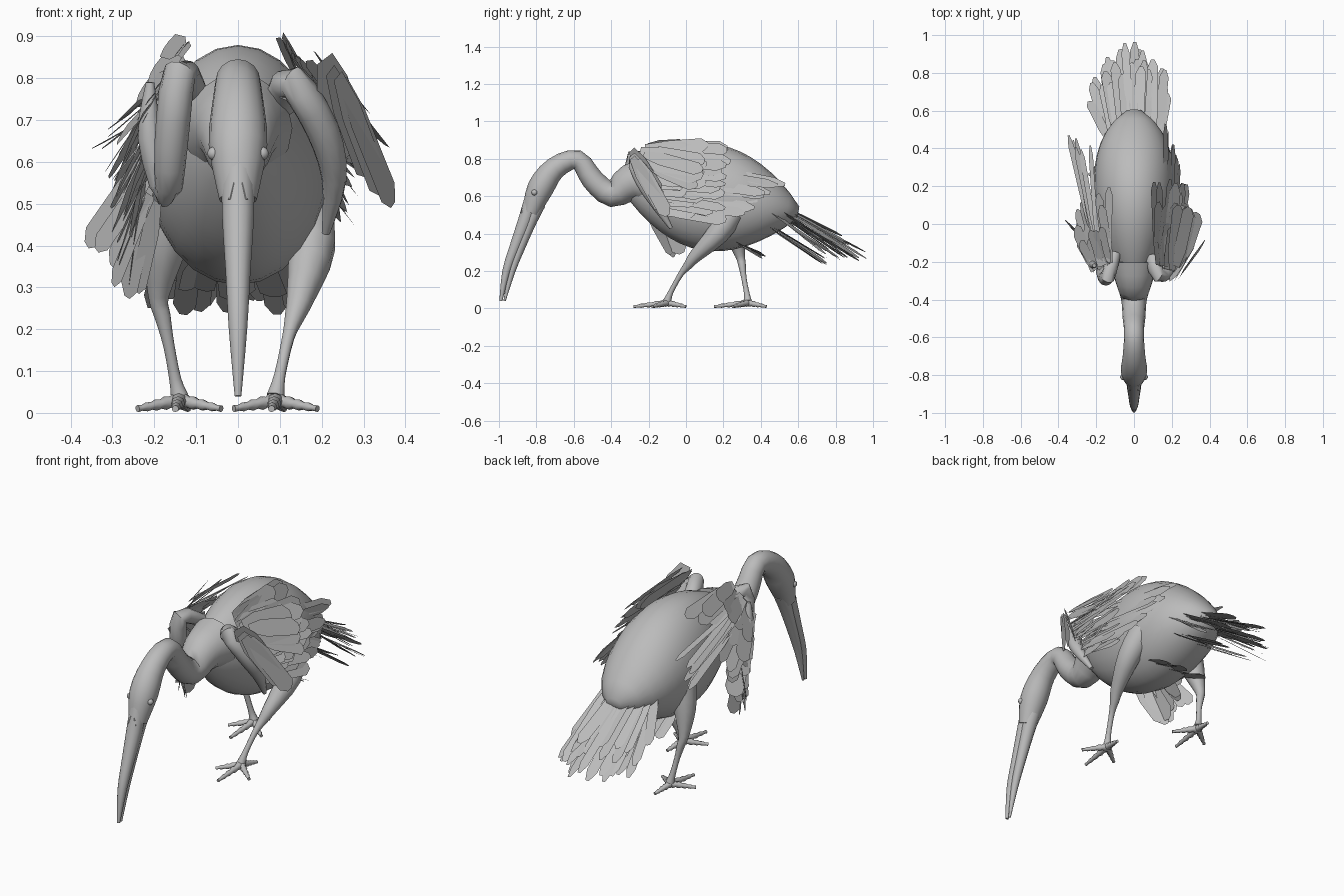
import bpy, bmesh, math, random
from mathutils import Vector

random.seed(4)
if "Cube" in bpy.data.objects:
    bpy.data.objects.remove(bpy.data.objects["Cube"])

shade = (0.5, 0.5, 0.5, 1)
plumage_grey = bpy.data.materials.new("plumage grey")
plumage_grey.use_nodes = True
plumage_grey.diffuse_color = shade
plumage_grey.node_tree.nodes["Principled BSDF"].inputs["Base Color"].default_value = shade


def finish(name, bm, smooth=True):
    """Turn the bmesh into a named object."""
    if smooth:
        bmesh.ops.recalc_face_normals(bm, faces=bm.faces)
    mesh = bpy.data.meshes.new(name)
    bm.to_mesh(mesh)
    bm.free()
    mesh.materials.append(plumage_grey)
    part = bpy.data.objects.new(name, mesh)
    bpy.context.collection.objects.link(part)
    if smooth:
        bpy.ops.object.select_all(action='DESELECT')
        part.select_set(True)
        bpy.context.view_layer.objects.active = part
        bpy.ops.object.shade_smooth_by_angle(angle=math.radians(50))


def spline(points, steps):
    """Smooth curve through (x, y, z, radius) points."""
    points = [Vector(point) for point in points]
    padded = [points[0]] + points + [points[-1]]
    curve = []
    for before, start, end, after in zip(padded, padded[1:], padded[2:], padded[3:]):
        for step in range(steps):
            t = step / steps
            ease = t * t * (3 - 2 * t)
            leave = (end - before) / 2 * t * (1 - t) ** 2
            arrive = (after - start) / 2 * t * t * (1 - t)
            curve.append(start.lerp(end, ease) + leave - arrive)
    return curve + [points[-1]]


def tube(bm, path, sides, widen=lambda t: 1):
    """Skin of rings across a path of (x, y, z, radius) points."""
    rows = []
    last = len(path) - 1
    for index, point in enumerate(path):
        ahead = path[min(index + 1, last)] - path[max(index - 1, 0)]
        ahead = ahead.xyz.normalized()
        across = Vector((1, 0, 0)) if abs(ahead.x) < 0.8 else Vector((0, 1, 0))
        up = ahead.cross(across).normalized()
        across = up.cross(ahead) * widen(index / last)
        row = []
        for side in range(sides):
            angle = math.tau * side / sides
            offset = up * math.cos(angle) + across * math.sin(angle)
            row.append(bm.verts.new(point.xyz + offset * point.w))
        rows.append(row)
    for row, following in zip(rows, rows[1:]):
        for side in range(sides):
            bm.faces.new((row[side - 1], row[side], following[side], following[side - 1]))
    bm.faces.new(rows[0])
    bm.faces.new(rows[-1])


def limb(name, points, sides=12, steps=3):
    bm = bmesh.new()
    tube(bm, spline(points, steps), sides)
    finish(name, bm)


def jitter(amount):
    return Vector([random.uniform(-amount, amount) for axis in range(3)])


def feather(bm, root, tip, width, facing):
    """Flat blade with a blunt, narrowed tip."""
    half = (tip - root).cross(facing).normalized() * width / 2
    near, far = root.lerp(tip, 0.3), root.lerp(tip, 0.9)
    outline = (root - half / 2, near - half, far - half, tip - half / 3,
               tip + half / 3, far + half, near + half, root + half / 2)
    bm.faces.new([bm.verts.new(corner) for corner in outline])


def along(line, t):
    place = t * (len(line) - 1)
    index = min(int(place), len(line) - 2)
    return Vector(line[index]).lerp(Vector(line[index + 1]), place - index)


def fan(bm, roots, tips, count, width, facing, loose=0.02):
    """Row of feathers spread between a root line and a tip line."""
    for index in range(count):
        t = index / (count - 1)
        root = along(roots, t) + jitter(loose / 2)
        tip = along(tips, t) + jitter(loose)
        feather(bm, root, tip, width * random.uniform(0.8, 1.2), Vector(facing) + jitter(0.3))


# Egg-shaped body along a sloping axis, flattened towards the rump
breast, rump = Vector((0, -0.36, 0.675)), Vector((0, 0.62, 0.51))
axis = []
for ring in range(17):
    t = 0.02 + 0.96 * ring / 16
    axis.append(Vector((*breast.lerp(rump, t), 0.285 * math.sin(math.pi * t) ** 0.8)))
bm = bmesh.new()
tube(bm, axis, 24, widen=lambda t: 0.7 + 0.6 * t ** 4)
finish("body", bm)

# Curved neck with the head at its end
limb("neck_and_head", [(0, -0.2, 0.68, 0.13), (0, -0.3, 0.67, 0.1), (0, -0.4, 0.61, 0.068),
                       (0, -0.5, 0.69, 0.06), (0, -0.58, 0.795, 0.052), (0, -0.7, 0.75, 0.06),
                       (0, -0.78, 0.64, 0.07), (0, -0.83, 0.51, 0.045)], 16)

# Curved bill in two halves
limb("upper_bill", [(0, -0.82, 0.6, 0.04), (0, -0.86, 0.47, 0.038), (0, -0.91, 0.34, 0.03),
                    (0, -0.96, 0.2, 0.022), (0, -0.99, 0.04, 0.008)])
limb("lower_bill", [(0, -0.79, 0.56, 0.04), (0, -0.83, 0.47, 0.034), (0, -0.88, 0.34, 0.026),
                    (0, -0.93, 0.2, 0.018), (0, -0.97, 0.04, 0.006)])

# Eyes and nostrils
for name, side in (("left", 1), ("right", -1)):
    bm = bmesh.new()
    bmesh.ops.create_uvsphere(bm, u_segments=10, v_segments=8, radius=0.016)
    bmesh.ops.translate(bm, verts=bm.verts, vec=(side * 0.058, -0.81, 0.62))
    finish(name + "_eye", bm)
    limb(name + "_nostril", [(side * 0.01, -0.87, 0.55, 0.004), (side * 0.02, -0.88, 0.51, 0.004)], 6)

# Striding legs, each with three front toes and a hind toe
legs = {"left": [(0.15, 0.25, 0.52, 0.07), (0.175, 0.17, 0.4, 0.06), (0.15, 0.05, 0.28, 0.035),
                 (0.135, 0.01, 0.23, 0.024), (0.12, -0.03, 0.18, 0.015), (0.1, -0.08, 0.09, 0.014),
                 (0.09, -0.1, 0.04, 0.022)],
        "right": [(-0.15, 0.24, 0.52, 0.07), (-0.175, 0.26, 0.4, 0.055), (-0.19, 0.29, 0.28, 0.026),
                  (-0.18, 0.3, 0.23, 0.02), (-0.165, 0.31, 0.16, 0.014), (-0.15, 0.325, 0.08, 0.015),
                  (-0.14, 0.33, 0.04, 0.022)]}
toes = ((-0.1, -0.07), (-0.01, -0.18), (0.1, -0.08), (0.02, 0.1))
for name, path in legs.items():
    bm = bmesh.new()
    tube(bm, spline(path, 3), 10)
    foot = Vector(path[-1])
    foot.z = 0.03
    for reach in toes:
        toe = []
        for joint in range(10):
            t = joint / 9
            toe.append(foot + Vector((*reach, 0.01 - foot.z, 0)) * t)
            toe[-1].w = 0.018 * (1 - 0.6 * t) * (0.85 + 0.3 * (joint % 2))
        tube(bm, toe, 8)
    finish(name + "_leg", bm)

# Folded wing arms
limb("left_wing_arm", [(0.1, -0.18, 0.74, 0.04), (0.13, -0.27, 0.79, 0.04), (0.2, -0.23, 0.68, 0.04),
                       (0.23, -0.16, 0.56, 0.03), (0.21, -0.08, 0.43, 0.01)])
limb("right_wing_arm", [(-0.1, -0.16, 0.76, 0.03), (-0.14, -0.28, 0.81, 0.04), (-0.16, -0.26, 0.64, 0.04),
                        (-0.17, -0.2, 0.52, 0.03), (-0.21, -0.21, 0.66, 0.03), (-0.21, -0.22, 0.79, 0.01)])

# Wing feathers in layers, swept back from the arm: sweep at the top, middle and bottom
sweeps = {"left": (1, [(-0.01, 0.45, 0), (0.07, 0.44, -0.04), (0.02, 0.38, -0.07)]),
          "right": (-1, [(-0.02, 0.4, 0), (-0.1, 0.32, -0.2), (-0.05, 0.12, -0.23)])}
for name, (side, sweep) in sweeps.items():
    edge = [(side * 0.13, -0.21, 0.86), (side * 0.21, -0.25, 0.74), (side * 0.22, -0.15, 0.54)]
    bm = bmesh.new()
    for layer, length in enumerate((1, 0.75, 0.5)):
        tips = [Vector(root) + Vector(reach) * length + Vector((side * layer / 100, 0, 0))
                for root, reach in zip(edge, sweep)]
        fan(bm, edge, tips, 12 - layer, 0.075, (side, 0, 0.7))
    finish(name + "_wing_feathers", bm, False)

# Raised feathers standing away from each wing, and long flight feathers along the body
bm = bmesh.new()
fan(bm, [(0.2, -0.3, 0.84), (0.26, -0.27, 0.8)], [(0.28, -0.16, 0.6), (0.36, -0.1, 0.5)], 4, 0.09, (1, -1, 0.5))
fan(bm, [(0.2, -0.24, 0.84), (0.26, -0.2, 0.76)], [(0.25, 0.1, 0.78), (0.35, 0.06, 0.64)], 5, 0.1, (1, 0, 1))
fan(bm, [(0.18, -0.1, 0.78), (0.22, -0.1, 0.56)], [(0.17, 0.52, 0.66), (0.23, 0.3, 0.5)], 9, 0.05, (1, 0, 0.4))
finish("left_raised_feathers", bm, False)
bm = bmesh.new()
fan(bm, [(-0.2, -0.1, 0.8), (-0.22, -0.1, 0.7)], [(-0.25, 0.4, 0.74), (-0.36, 0.46, 0.62)], 6, 0.03, (-1, 0, 2))
fan(bm, [(-0.22, -0.1, 0.6), (-0.2, -0.2, 0.5)], [(-0.36, 0, 0.4), (-0.23, -0.1, 0.27)], 6, 0.06, (-1, -1, 0.3))
finish("right_raised_feathers", bm, False)

# Tail fan in layers, with loose feathers beneath
bm = bmesh.new()
rump_line = [(-0.13, 0.42, 0.54), (0, 0.48, 0.57), (0.13, 0.42, 0.54)]
for layer in range(3):
    shift = Vector((0, -0.06, 0.04)) * layer
    tips = [Vector(tip) + shift for tip in ((-0.21, 0.8, 0.27), (0, 0.97, 0.29), (0.17, 0.8, 0.27))]
    fan(bm, rump_line, tips, 13 - layer, 0.05, (0, 0.5, 1), 0.03)
fan(bm, [(-0.1, 0.42, 0.46), (0.1, 0.42, 0.46)], [(-0.13, 0.74, 0.25), (0.13, 0.74, 0.25)], 7, 0.05, (0, 0.5, 1))
fan(bm, [(-0.1, 0.25, 0.36), (0.1, 0.25, 0.36)], [(-0.13, 0.42, 0.28), (0.13, 0.42, 0.28)], 6, 0.06, (0, 0.4, 1))
finish("tail_feathers", bm, False)
